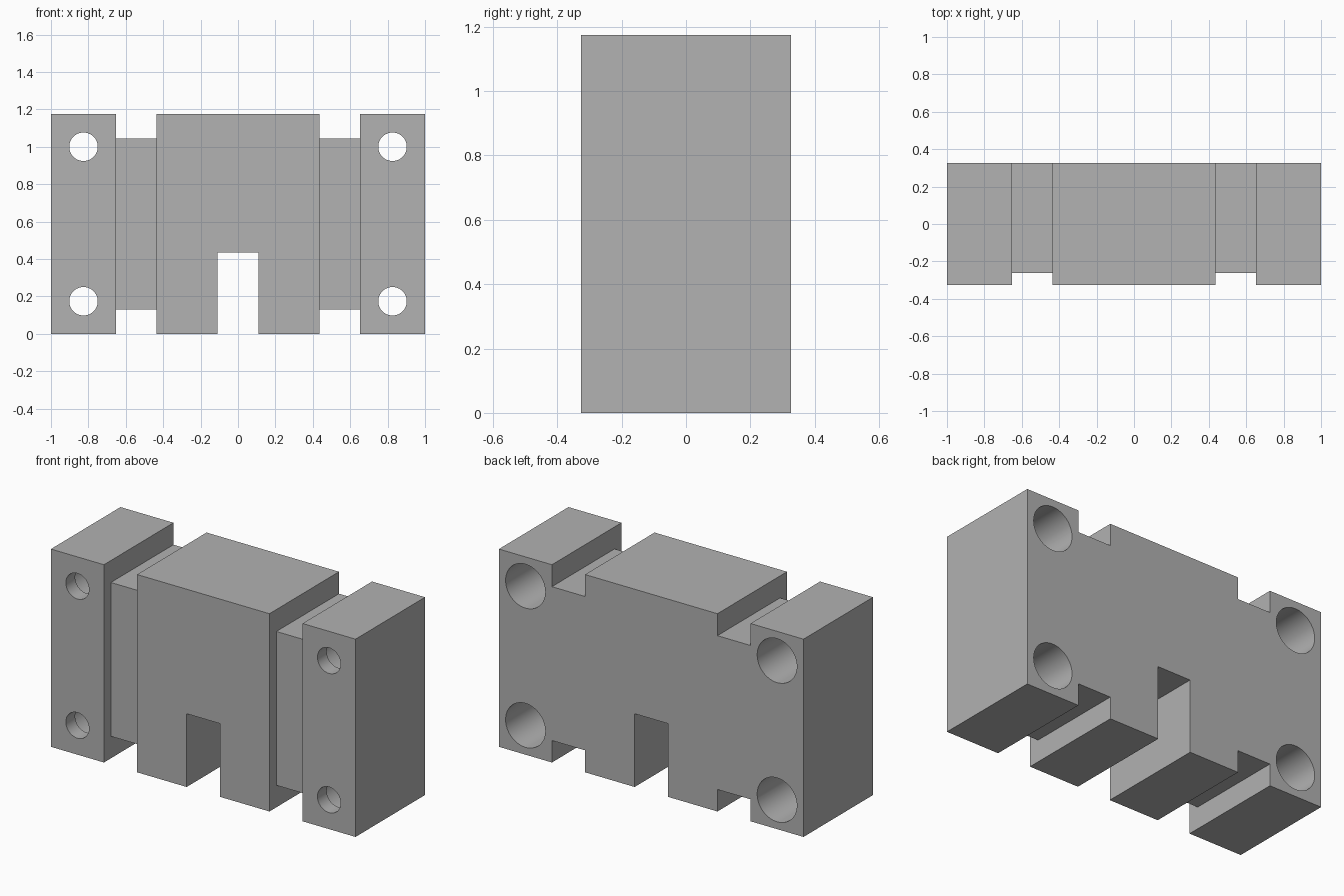
import bpy, math

U = 1 / 46  # one drawing unit: the block is 92 x 30 x 54 units

cube = bpy.data.objects.get("Cube")
if cube:
    bpy.data.objects.remove(cube, do_unlink=True)

grey = bpy.data.materials.new("plain grey")
grey.use_nodes = True
colour = (0.445, 0.445, 0.445, 1)
grey.diffuse_color = colour
grey.node_tree.nodes["Principled BSDF"].inputs["Base Color"].default_value = colour


def box(name, x0, x1, y0, y1, z0, z1):
    centre = [(a + b) / 2 * U for a, b in ((x0, x1), (y0, y1), (z0, z1))]
    bpy.ops.mesh.primitive_cube_add(size=1, location=centre)
    ob = bpy.context.object
    ob.name = name
    ob.scale = ((x1 - x0) * U, (y1 - y0) * U, (z1 - z0) * U)
    bpy.ops.object.transform_apply(location=True, rotation=True, scale=True)
    return ob


def bore(name, x, z, radius, y0, y1):
    bpy.ops.mesh.primitive_cylinder_add(
        vertices=64, radius=radius * U, depth=(y1 - y0) * U,
        location=(x * U, (y0 + y1) / 2 * U, z * U), rotation=(math.pi / 2, 0, 0))
    ob = bpy.context.object
    ob.name = name
    bpy.ops.object.transform_apply(location=True, rotation=True, scale=True)
    return ob


# Main block
block = box("mounting_block", -46, 46, -15, 15, 0, 54)
block.data.materials.append(grey)

# Slot through the bottom centre
cutters = [box("slot_cutter", -5, 5, -20, 20, -5, 20)]

for side in (-1, 1):
    # Grooves around the top, bottom and front, leaving a recessed web
    x0, x1 = sorted((side * 20, side * 30))
    cutters += [
        box("groove_top_cutter", x0, x1, -20, 20, 48, 60),
        box("groove_bottom_cutter", x0, x1, -20, 20, -6, 6),
        box("groove_front_cutter", x0, x1, -20, -12, -6, 60),
    ]
    # Bolt holes, widened from the back
    for z in (8, 46):
        cutters += [
            bore("counterbore_cutter", side * 38, z, 6, -11, 20),
            bore("bolt_hole_cutter", side * 38, z, 3.5, -20, 0),
        ]

# Cut everything out of the block
for cutter in cutters:
    cutter.hide_render = True
    bpy.ops.object.select_all(action="DESELECT")
    block.select_set(True)
    bpy.context.view_layer.objects.active = block
    mod = block.modifiers.new("cut", "BOOLEAN")
    mod.operation = "DIFFERENCE"
    mod.solver = "EXACT"
    mod.object = cutter
    bpy.ops.object.modifier_apply(modifier=mod.name)
    bpy.data.objects.remove(cutter, do_unlink=True)

# Smooth bore walls, sharp edges elsewhere
bpy.ops.object.shade_smooth_by_angle(angle=math.radians(30))
